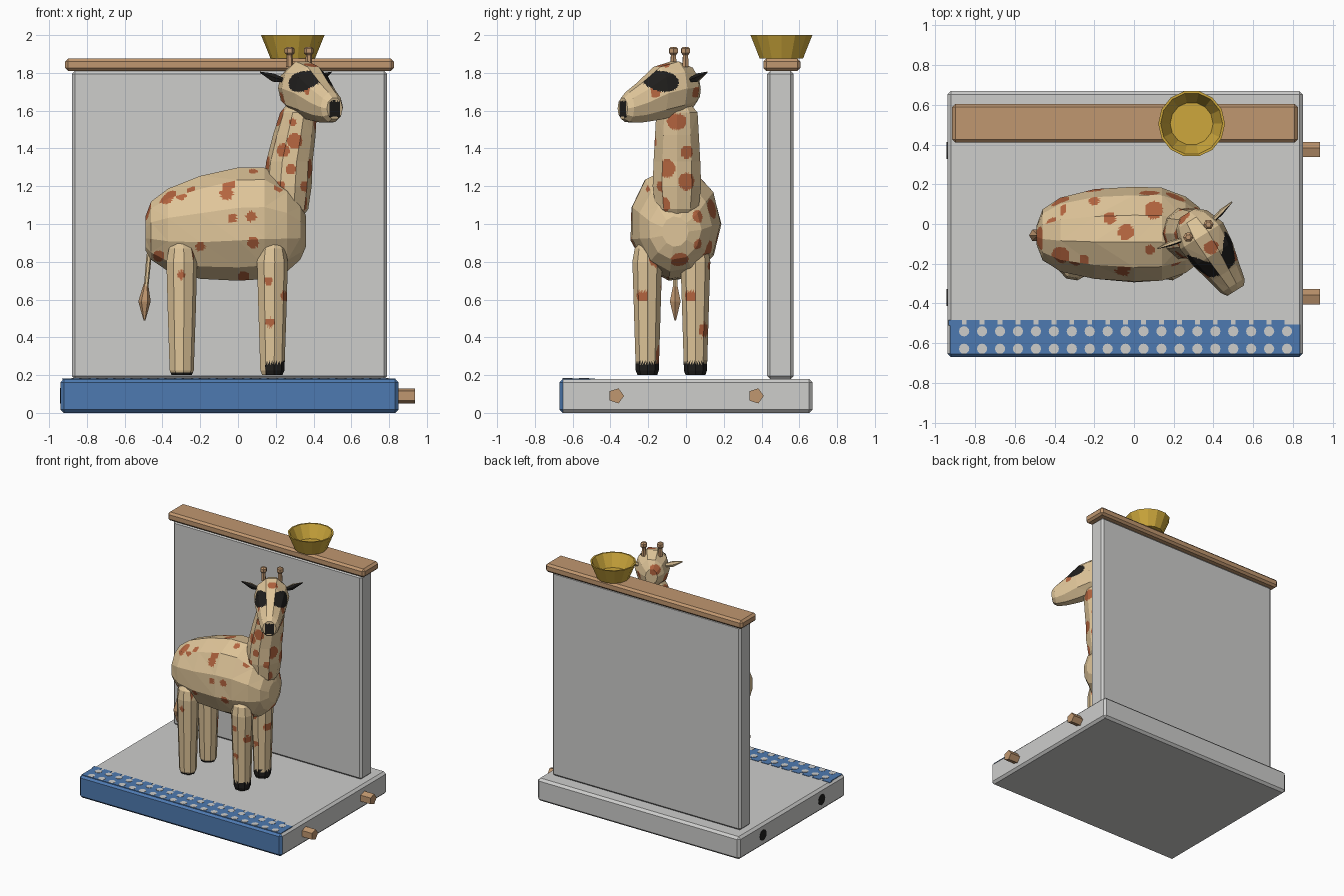
import bpy, bmesh, math, random
from mathutils import Vector

random.seed(4)
cube = bpy.data.objects.get("Cube")
if cube:
    bpy.data.objects.remove(cube, do_unlink=True)


def material(name, r, g, b):
    m = bpy.data.materials.new(name)
    m.use_nodes = True
    m.diffuse_color = (r, g, b, 1)
    bsdf = next(n for n in m.node_tree.nodes if n.type == 'BSDF_PRINCIPLED')
    bsdf.inputs["Base Color"].default_value = (r, g, b, 1)
    bsdf.inputs["Roughness"].default_value = 0.8
    return m


grey = material("pale grey", .61, .61, .60)
blue = material("blue", .076, .195, .44)
wood = material("light wood", .53, .31, .16)
gold = material("gold", .61, .39, .045)
cream = material("cream", .74, .56, .32)
brown = material("rust spots", .46, .13, .05)
black = material("black", .014, .013, .012)

X, Y, Z = Vector((1, 0, 0)), Vector((0, 1, 0)), Vector((0, 0, 1))


def finish(name, bm, mats, rule=None):
    bmesh.ops.recalc_face_normals(bm, faces=bm.faces)
    bm.normal_update()
    if rule:
        for f in bm.faces:
            f.material_index = rule(f.calc_center_median(), f.normal)
    mesh = bpy.data.meshes.new(name)
    bm.to_mesh(mesh)
    bm.free()
    for m in mats:
        mesh.materials.append(m)
    obj = bpy.data.objects.new(name, mesh)
    bpy.context.collection.objects.link(obj)
    return obj


def box(name, lo, hi, bevel, mats, rule=None):
    bm = bmesh.new()
    bmesh.ops.create_cube(bm, size=1)
    for v in bm.verts:
        v.co = [l + (c + .5) * (h - l) for c, l, h in zip(v.co, lo, hi)]
    if bevel:
        bmesh.ops.bevel(bm, geom=bm.edges[:], offset=bevel, segments=1, affect='EDGES')
    return finish(name, bm, mats, rule)


def loft(name, rings, u, v, sides, mats, rule=None, cuts=0, jitter=0):
    """Skin rings given as (centre, radius along u, radius along v)."""
    bm = bmesh.new()
    loops = []
    for centre, ru, rv in rings:
        loop = []
        for i in range(sides):
            a = math.tau * i / sides
            k = 1 + random.uniform(-jitter, jitter)
            loop.append(bm.verts.new(Vector(centre) + k * (u * ru * math.cos(a) + v * rv * math.sin(a))))
        loops.append(loop)
    for a, b in zip(loops, loops[1:]):
        for i in range(sides):
            j = (i + 1) % sides
            bm.faces.new((a[i], a[j], b[j], b[i]))
    bm.faces.new(loops[0])
    bm.faces.new(loops[-1])
    if cuts:
        # Fine planar subdivision keeps the facets and allows painted patches
        bmesh.ops.triangulate(bm, faces=bm.faces[:])
        bmesh.ops.subdivide_edges(bm, edges=bm.edges[:], cuts=cuts, use_grid_fill=True)
    return finish(name, bm, mats, rule)


# Coat: placed spots on the front side and back, scattered spots elsewhere
side_spots = [(-.06, 1.16, .035), (-.05, 1.21, .035), (-.38, 1.14, .035), (-.3, 1.15, .025),
              (-.2, .88, .025), (.08, .9, .03), (-.03, 1.03, .025), (.07, 1.04, .028),
              (-.42, .83, .03), (.03, .72, .03), (-.3, .73, .022), (.16, .7, .022), (.17, .48, .025),
              (.25, .62, .025), (.28, 1.29, .028), (.24, 1.39, .035), (.3, 1.44, .04),
              (.29, 1.54, .02), (.22, 1.2, .03), (.36, 1.2, .03)]
top_spots = [(-.38, .08, .04), (-.37, -.16, .045), (-.25, -.18, .025), (-.12, .03, .03),
             (-.04, -.04, .04), (-.06, -.25, .03), (.1, .07, .045), (.08, -.13, .025), (-.2, .12, .025)]


def scatter(lo, hi, gap):
    points = []
    for _ in range(1500):
        p = Vector([random.uniform(a, b) for a, b in zip(lo, hi)])
        if all((p - q).length > gap for q in points):
            points.append(p)
    return [(p, random.uniform(.035, .06)) for p in points]


def coat(lo, hi, gap=.13):
    cloud = scatter(lo, hi, gap)

    def rule(c, n):
        if n.z > .6 and 1.1 < c.z < 1.4:
            return int(any(math.hypot(c.x - x, c.y - y) < r for x, y, r in top_spots))
        if n.y < -.35:
            return int(any(math.hypot(c.x - x, c.z - z) < r for x, z, r in side_spots))
        return int(any((c - p).length < r for p, r in cloud))
    return rule


# Stage: base with a blue front, back wall and wooden cap
box("base", (-.94, -.67, 0), (.85, .67, .18), .018, [grey, blue], lambda c, n: int(n.y < -.5))
box("back_wall", (-.88, .43, .18), (.79, .57, 1.81), .016, [grey])
box("wall_cap", (-.915, .41, 1.81), (.825, .605, 1.877), .016, [wood])
for y in (-.37, .37):
    loft("side_peg", [((.845, y, .09), .042, .042), ((.87, y, .09), .042, .042),
                      ((.937, y, .09), .042, .042)], Y, Z, 5, [wood])
    loft("side_socket", [((-.943, y, .09), .042, .042), ((-.938, y, .09), .042, .042)], Y, Z, 14, [black])

# Decorative strip: blue plate, scalloped edge, two rows of dots
box("strip", (-.925, -.655, .178), (.835, -.505, .183), 0, [blue])
for i in range(19):
    x = -.855 + i * .0903
    box("scallop", (x - .078, -.51, .178), (x - .012, -.482, .183), 0, [blue])
    for y in (-.54, -.628):
        loft("strip_dot", [((x, y, .18), .026, .026), ((x, y, .185), .026, .026)], X, Y, 12, [grey])

# Bowl on the cap
loft("bowl", [((.29, .505, z), r, r) for r, z in ((.118, 1.877), (.168, 2), (.156, 2), (.108, 1.9))],
     X, Y, 14, [gold])

# Body: (x, centre height, half width, half height)
CY = -.057
body = [(-.49, .95, .05, .09), (-.46, .965, .13, .155), (-.37, .97, .19, .22), (-.2, .98, .23, .275),
        (0, 1.0, .243, .305), (.14, 1.005, .238, .3), (.26, .99, .195, .24), (.33, .97, .14, .16),
        (.36, .96, .07, .08)]
loft("body", [((x, CY, z), w, h) for x, z, w, h in body], Y, Z, 11, [cream, brown],
     coat((-.48, -.3, .7), (.36, .2, 1.3)), 11, .015)

# Neck: (height, centre x, half depth, half width)
neck = [(1.02, .27, .06, .06), (1.08, .262, .11, .12), (1.2, .263, .127, .135), (1.33, .272, .123, .13),
        (1.47, .298, .113, .122), (1.59, .32, .097, .115), (1.64, .325, .06, .07)]
loft("neck", [((x, -.048, z), d, w) for z, x, d, w in neck], X, Y, 10, [cream, brown],
     coat((.14, -.18, 1.02), (.42, .08, 1.62)), 9)

# Legs with dark hooves
for x in (-.3, .18):
    for y in (-.205, .05):
        spots = coat((x - .08, y - .08, .3), (x + .08, y + .08, .85), .15)

        def leg_rule(c, n, x=x, spots=spots):
            hoof = c.z < .262 and c.x > x - .035 if x > 0 else c.z < .215
            return 2 if hoof else spots(c, n)
        leg = [(.2, .055, .053), (.225, .066, .062), (.55, .077, .072), (.8, .084, .08), (.87, .07, .068),
               (.905, .035, .035)]
        loft("front_leg" if x > 0 else "hind_leg", [((x, y, z), a, b) for z, a, b in leg],
             X, Y, 9, [cream, brown, black], leg_rule, 11)

# Tail and tassel
loft("tail", [((-.45, CY, .93), .02, .022), ((-.472, CY, .82), .014, .017), ((-.487, CY, .66), .012, .013)],
     X, Y, 6, [cream])
loft("tail_tassel", [((-.487, CY, .69), .01, .01), ((-.495, CY, .59), .033, .033),
                     ((-.495, CY, .49), .005, .005)], X, Y, 6, [wood])

# Head, turned towards the front left
fwd = Vector((.53, -.848, 0))
left = Vector((.848, .53, 0))
skull = Vector((.34, -.06, 0))


def at(s, p, z):
    return skull + fwd * s + left * p + Z * z


head_spots = scatter((.2, -.3, 1.55), (.55, .08, 1.9), .14)


def head_rule(c, n):
    s, p = (c - skull).dot(fwd), (c - skull).dot(left)
    eye = ((s - .13) / .085) ** 2 + ((c.z - 1.755) / .056) ** 2 < 1 and abs(n.dot(left)) > .3
    nose = s > .28 and abs(p) < .033 and 1.565 < c.z < 1.65 and n.dot(fwd) > .4
    if eye or nose:
        return 2
    return int(s < .2 and any((c - q).length < r * .8 for q, r in head_spots))


head = [(-.135, 1.71, .045, .06), (-.095, 1.72, .092, .113), (0, 1.718, .128, .15), (.11, 1.692, .115, .147),
        (.22, 1.642, .087, .11), (.295, 1.618, .07, .083), (.325, 1.612, .05, .058)]
loft("head", [(at(s, 0, z), w, h) for s, z, w, h in head], left, Z, 10, [cream, brown, black], head_rule, 9)

# Ears and horns on both sides
for side in (-1, 1):
    loft("ear", [(at(s, side * p, z), a, b) for s, p, z, a, b in
                 ((-.035, .09, 1.76, .012, .012), (-.05, .15, 1.775, .014, .025), (-.064, .222, 1.803, .003, .004))],
         fwd, Z, 6, [cream, black], lambda c, n: int(n.dot(fwd) > .3))
    loft("horn", [(at(-.03, side * .06, z), r, r) for z, r in
                  ((1.83, .018), (1.895, .016), (1.905, .026), (1.928, .026), (1.938, .014))],
         fwd, left, 6, [wood])
